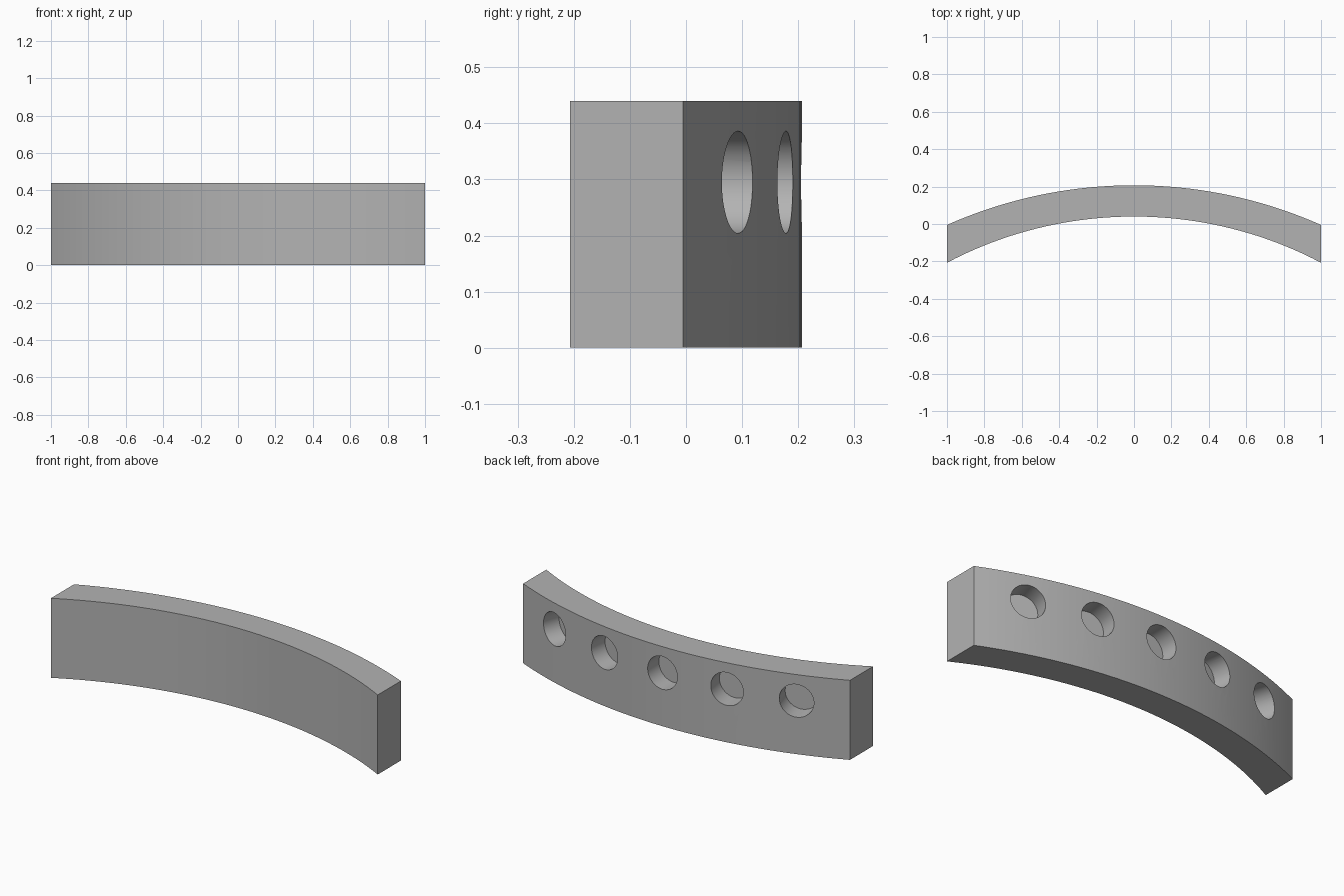
import bpy, bmesh, math
from mathutils import Matrix, Vector

cube = bpy.data.objects.get("Cube")
if cube:
    bpy.data.objects.remove(cube)

HEIGHT = 0.44
SEGMENTS = 40
HOLE_RADIUS, HOLE_DEPTH, HOLE_Z = 0.091, 0.1, 0.295
HOLE_STEP = math.radians(8.75)

grey = bpy.data.materials.new("plain grey")
grey.use_nodes = True
grey.diffuse_color = (0.45, 0.45, 0.45, 1)
grey.node_tree.nodes["Principled BSDF"].inputs["Base Color"].default_value = (0.45, 0.45, 0.45, 1)


def arc_radius(apex, end):
    """Radius of an arc over a chord two units wide."""
    sag = apex - end
    return (1 + sag * sag) / (2 * sag)


def arc(apex, end):
    """Points from left to right along an arc with its apex at x = 0."""
    r = arc_radius(apex, end)
    half = math.asin(1 / r)
    angles = [half * (2 * i / SEGMENTS - 1) for i in range(SEGMENTS + 1)]
    return [(r * math.sin(a), apex - r + r * math.cos(a)) for a in angles]


def make_object(name, bm):
    bmesh.ops.recalc_face_normals(bm, faces=bm.faces)
    mesh = bpy.data.meshes.new(name)
    bm.to_mesh(mesh)
    bm.free()
    mesh.materials.append(grey)
    obj = bpy.data.objects.new(name, mesh)
    bpy.context.collection.objects.link(obj)
    return obj


# Curved bar: crescent profile pulled up
BACK_APEX, BACK_END = 0.207, -0.005
FRONT_APEX, FRONT_END = 0.04, -0.207
bm = bmesh.new()
outline = arc(FRONT_APEX, FRONT_END) + arc(BACK_APEX, BACK_END)[::-1]
base = bm.faces.new([bm.verts.new((x, y, 0)) for x, y in outline])
top = bmesh.ops.extrude_face_region(bm, geom=[base])["geom"]
bmesh.ops.translate(bm, vec=(0, 0, HEIGHT),
                    verts=[v for v in top if isinstance(v, bmesh.types.BMVert)])
bar = make_object("curved_bar", bm)

# Five blind holes drilled radially into the back
radius = arc_radius(BACK_APEX, BACK_END)
centre = Vector((0, BACK_APEX - radius, HOLE_Z))
bm = bmesh.new()
for i in range(-2, 3):
    a = i * HOLE_STEP
    outward = Vector((math.sin(a), math.cos(a), 0))
    turn = outward.to_track_quat('Z', 'Y').to_matrix().to_4x4()
    bmesh.ops.create_cone(bm, cap_ends=True, segments=48,
                          radius1=HOLE_RADIUS, radius2=HOLE_RADIUS, depth=2 * HOLE_DEPTH,
                          matrix=Matrix.Translation(centre + outward * radius) @ turn)
drill = make_object("hole_cutter", bm)
drill.hide_render = True

cut = bar.modifiers.new("holes", 'BOOLEAN')
cut.operation = 'DIFFERENCE'
cut.solver = 'EXACT'
cut.object = drill
bpy.context.view_layer.objects.active = bar
bar.select_set(True)
bpy.ops.object.modifier_apply(modifier=cut.name)
bpy.data.objects.remove(drill)

# Smooth the curved walls, keep the rims crisp
bpy.ops.object.shade_smooth_by_angle(angle=math.radians(30))
